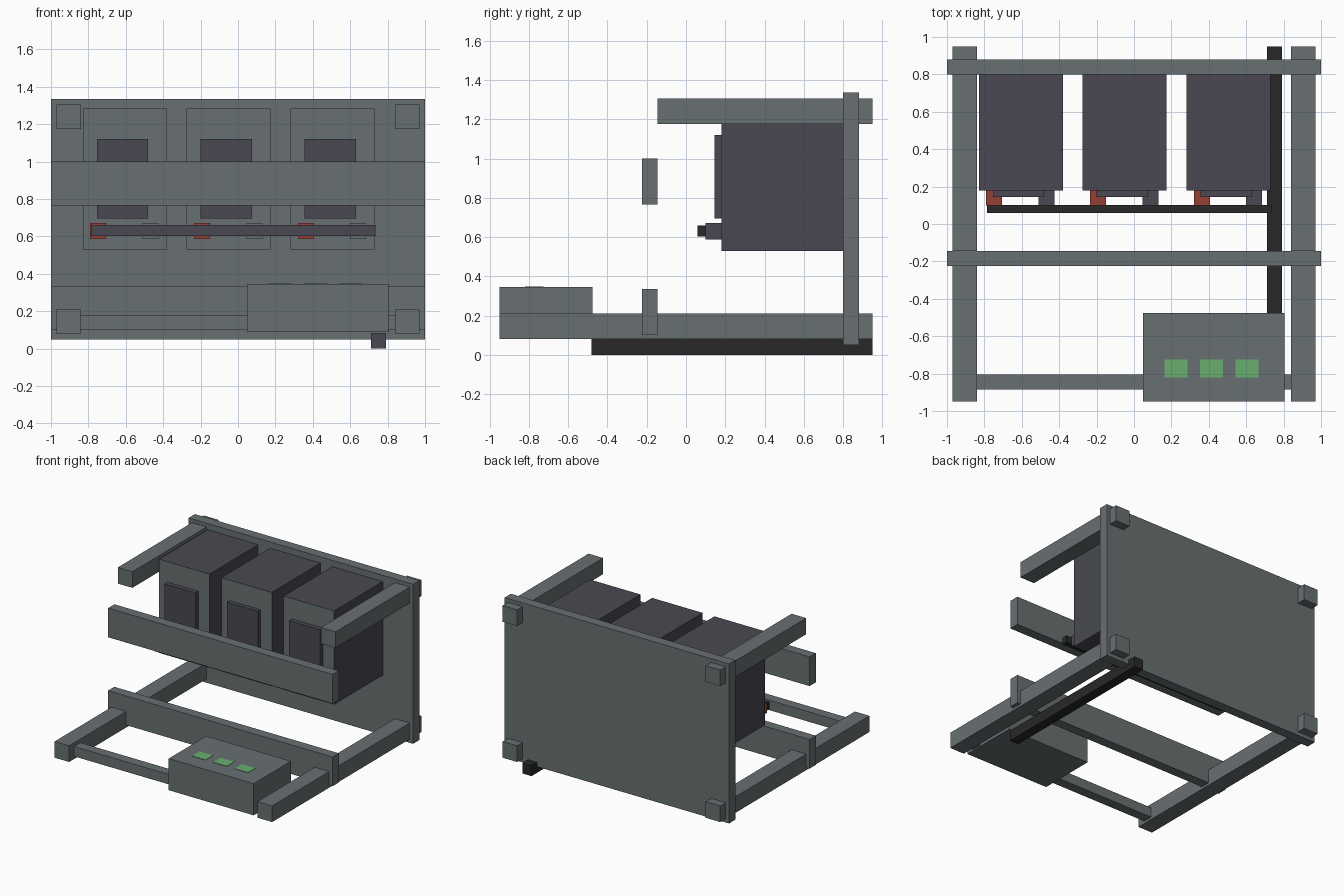
import bpy

if "Cube" in bpy.data.objects:
    bpy.data.objects.remove(bpy.data.objects["Cube"])


def material(name, rgb):
    m = bpy.data.materials.new(name)
    m.diffuse_color = (*rgb, 1.0)
    m.use_nodes = True
    m.node_tree.nodes["Principled BSDF"].inputs["Base Color"].default_value = m.diffuse_color
    return m


GREY = material("steel_grey", (0.14, 0.16, 0.168))
DARK = material("dark_slate", (0.068, 0.066, 0.084))
BLACK = material("cable_black", (0.021, 0.021, 0.021))
RED = material("terminal_red", (0.30, 0.05, 0.035))
GREEN = material("indicator_green", (0.14, 0.43, 0.16))


def box(name, x, y, z, mat, front=None):
    """Box from (min, max) ranges; optional second material on the -y face."""
    bpy.ops.mesh.primitive_cube_add(size=1)
    ob = bpy.context.object
    ob.name = ob.data.name = name
    for v in ob.data.vertices:
        v.co = [r[0] if c < 0 else r[1] for c, r in zip(v.co, (x, y, z))]
    ob.data.materials.append(mat)
    if front:
        ob.data.materials.append(front)
        for p in ob.data.polygons:
            p.material_index = 1 if p.normal.y < -0.5 else 0
    return ob


# Back panel
box("back_panel", (-1, 1), (0.80, 0.88), (0.05, 1.335), GREY)

# Side rails, mirrored left and right, running through the panel
for side, x in (("left", (-0.97, -0.84)), ("right", (0.84, 0.97))):
    box(side + "_lower_rail", x, (-0.95, 0.95), (0.08, 0.21), GREY)
    box(side + "_upper_rail", x, (-0.145, 0.95), (1.175, 1.305), GREY)

# Cross bars
box("upper_cross_bar", (-1, 1), (-0.225, -0.145), (0.765, 1.0), GREY)
box("lower_cross_bar", (-1, 1), (-0.225, -0.145), (0.10, 0.335), GREY)
box("front_tie_bar", (-0.84, 0.84), (-0.885, -0.805), (0.10, 0.18), GREY)

# Three battery units with raised front plate and two terminals each
for i in range(3):
    x = -0.83 + 0.555 * i
    n = f"_{i + 1}"
    box("battery" + n, (x, x + 0.45), (0.18, 0.80), (0.53, 1.285), DARK, GREY)
    box("battery_plate" + n, (x + 0.075, x + 0.35), (0.145, 0.18), (0.695, 1.12), DARK)
    box("positive_terminal" + n, (x + 0.04, x + 0.125), (0.10, 0.18), (0.587, 0.672), RED)
    box("negative_terminal" + n, (x + 0.32, x + 0.405), (0.10, 0.18), (0.587, 0.672), DARK, GREY)

# Bus bar across the terminals and cable duct under the frame
box("bus_bar", (-0.787, 0.735), (0.058, 0.102), (0.602, 0.66), BLACK, DARK)
box("cable_duct", (0.712, 0.792), (-0.48, 0.95), (0.0, 0.085), BLACK, DARK)

# Control box with three indicator plates on top
box("control_box", (0.048, 0.805), (-0.95, -0.475), (0.09, 0.345), GREY)
for i in range(3):
    x = 0.163 + 0.19 * i
    box(f"indicator_{i + 1}", (x, x + 0.122), (-0.82, -0.725), (0.343, 0.348), GREEN)
